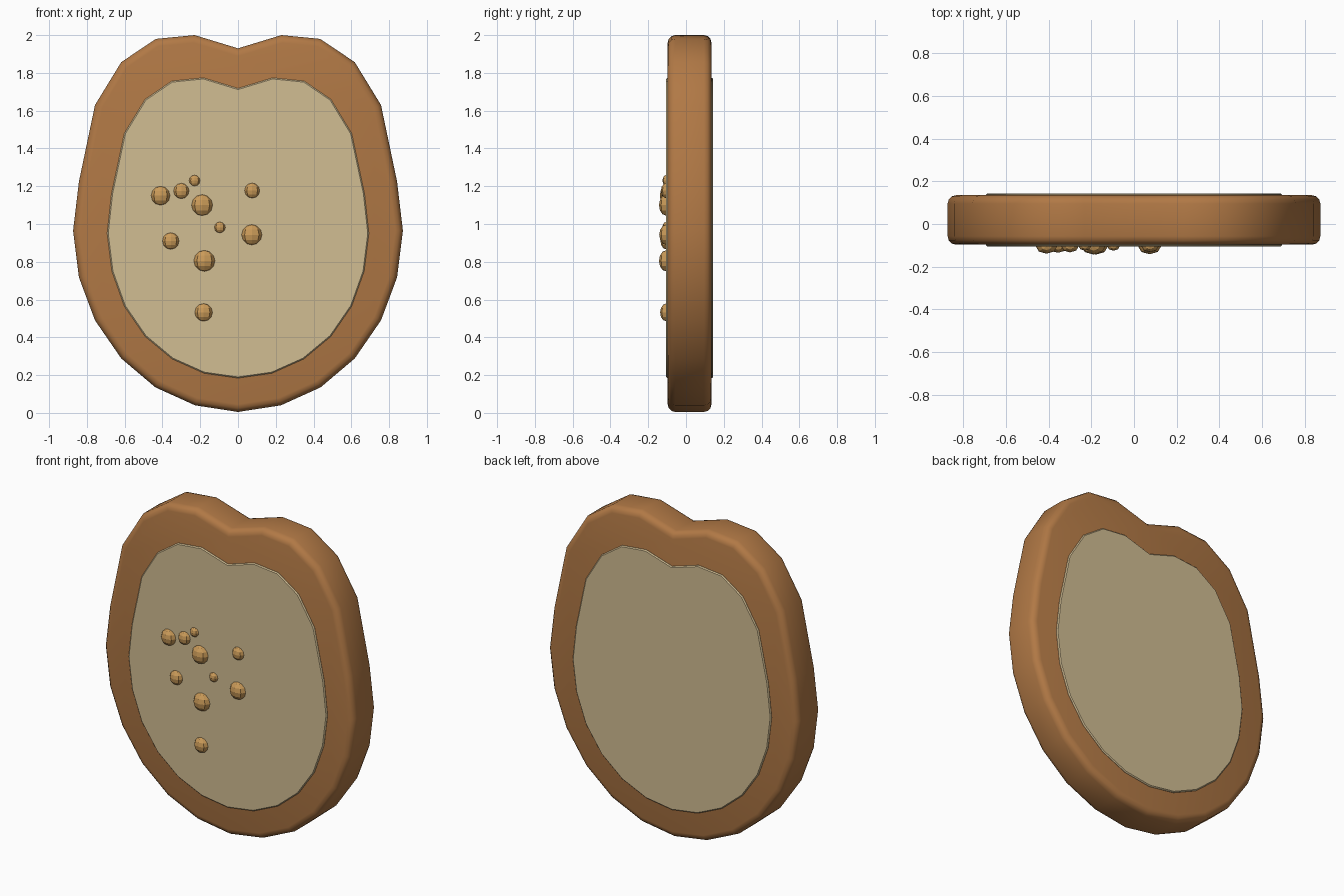
import bpy, bmesh, math

if "Cube" in bpy.data.objects:
    bpy.data.objects.remove(bpy.data.objects["Cube"])

# right half outlines (x, z), top notch to bottom
CRUST = [(0, 1.93), (.23, 2.0), (.435, 1.98), (.618, 1.857), (.757, 1.63), (.842, 1.225),
         (.873, .965), (.842, .717), (.757, .49), (.618, .288), (.437, .135), (.227, .04), (0, .005)]
CRUMB = [(0, 1.718), (.183, 1.774), (.35, 1.757), (.492, 1.66), (.602, 1.48), (.67, 1.16),
         (.693, .95), (.668, .75), (.602, .565), (.492, .405), (.348, .285), (.18, .21), (0, .184)]
# crumbs: x, z, radius
BITS = [(-.41, 1.15, .05), (-.30, 1.175, .041), (-.23, 1.23, .029), (-.19, 1.10, .056),
        (.075, 1.177, .04), (-.096, .982, .029), (-.356, .91, .044), (.073, .943, .054),
        (-.178, .805, .056), (-.182, .532, .047)]


def material(name, color):
    m = bpy.data.materials.new(name)
    m.diffuse_color = (*color, 1)
    m.use_nodes = True
    m.node_tree.nodes["Principled BSDF"].inputs["Base Color"].default_value = m.diffuse_color
    return m


def finish(bm, name, mat):
    me = bpy.data.meshes.new(name)
    bm.to_mesh(me)
    bm.free()
    ob = bpy.data.objects.new(name, me)
    bpy.context.collection.objects.link(ob)
    me.materials.append(mat)
    return ob


def slab(name, half, y0, y1, bevel, segments, mat):
    pts = half + [(-x, z) for x, z in half[-2:0:-1]]
    bm = bmesh.new()
    front = bm.faces.new([bm.verts.new((x, y0, z)) for x, z in pts])
    ext = bmesh.ops.extrude_face_region(bm, geom=[front], use_keep_orig=True)
    back = [v for v in ext["geom"] if isinstance(v, bmesh.types.BMVert)]
    bmesh.ops.translate(bm, verts=back, vec=(0, y1 - y0, 0))
    bmesh.ops.recalc_face_normals(bm, faces=bm.faces[:])
    rims = [e for e in bm.edges if abs(e.verts[0].co.y - e.verts[1].co.y) < 1e-5]
    bmesh.ops.bevel(bm, geom=rims, offset=bevel, segments=segments, profile=.5, affect='EDGES')
    ob = finish(bm, name, mat)
    bpy.ops.object.select_all(action='DESELECT')
    ob.select_set(True)
    bpy.context.view_layer.objects.active = ob
    bpy.ops.object.shade_smooth_by_angle(angle=math.radians(35))
    return ob


# slice: brown crust with a slightly proud soft centre on both sides
slab("crust", CRUST, -.097, .135, .04, 3, material("crust_brown", (.44, .19, .06)))
slab("bread_centre", CRUMB, -.105, .143, .006, 1, material("bread_cream", (.64, .51, .29)))

# faceted crumbs on the front
bit_mat = material("crumb_tan", (.6, .33, .1))
for i, (x, z, r) in enumerate(BITS):
    bm = bmesh.new()
    bmesh.ops.create_uvsphere(bm, u_segments=8, v_segments=6, radius=r)
    ob = finish(bm, f"crumb_{i + 1}", bit_mat)
    ob.location = (x, -.105, z)
    ob.scale = (1, .68, 1)
